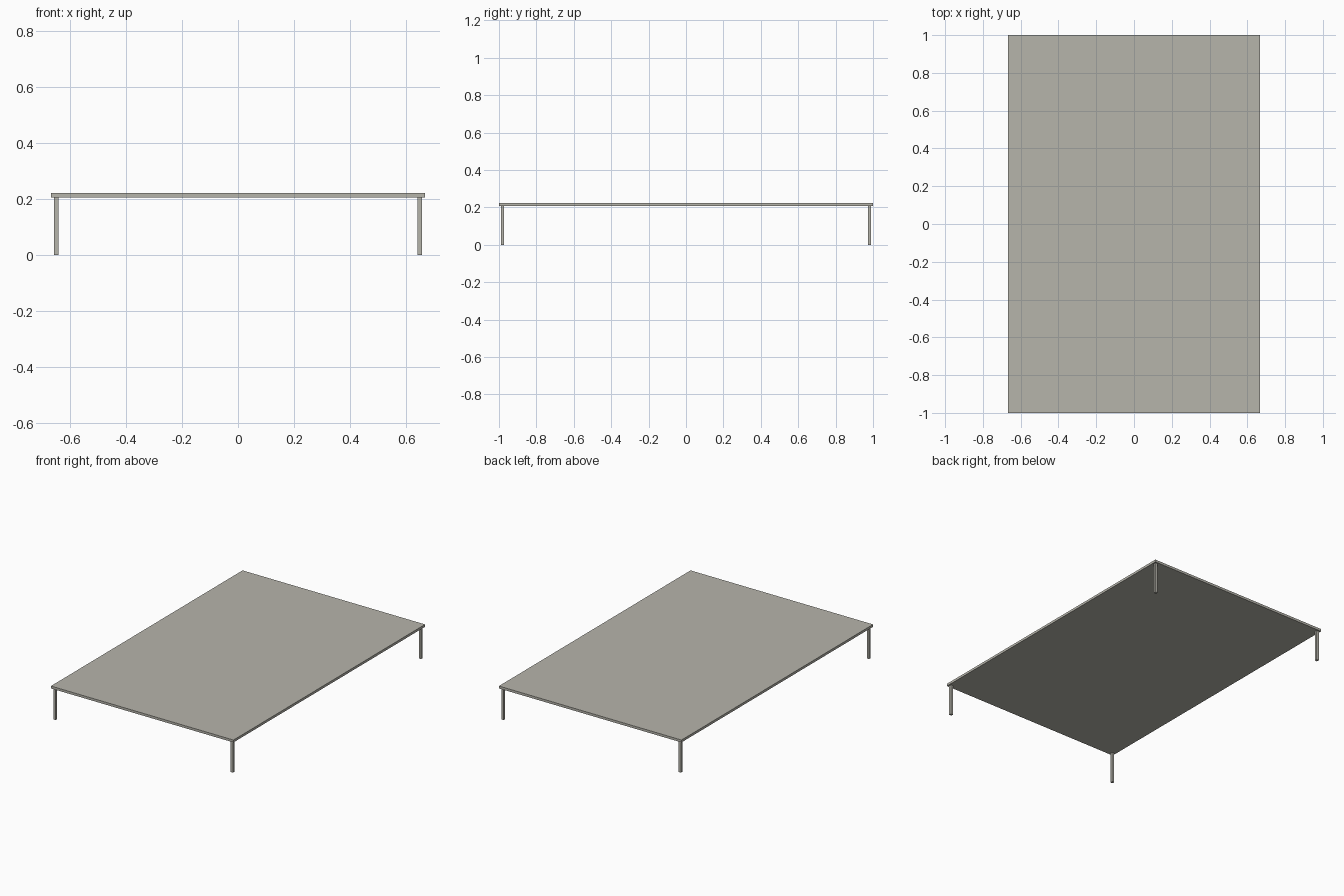
import bpy

if "Cube" in bpy.data.objects:
    bpy.data.objects.remove(bpy.data.objects["Cube"])

# Warm grey finish
finish = bpy.data.materials.new("warm_grey")
finish.diffuse_color = (0.47, 0.46, 0.41, 1)
finish.use_nodes = True
finish.node_tree.nodes["Principled BSDF"].inputs["Base Color"].default_value = finish.diffuse_color


def box(name, lo, hi):
    """Axis-aligned box between two corners."""
    centre = [(a + b) / 2 for a, b in zip(lo, hi)]
    size = [b - a for a, b in zip(lo, hi)]
    bpy.ops.mesh.primitive_cube_add(size=1, location=centre)
    obj = bpy.context.object
    obj.name = name
    obj.scale = size
    bpy.ops.object.transform_apply(location=False, rotation=False, scale=True)
    obj.data.materials.append(finish)
    return obj


TOP_X, TOP_Y = 0.667, 1.0
TOP_Z, UNDER_Z = 0.222, 0.206
LEG, INSET = 0.017, 0.010

# Thin table top
box("table_top", (-TOP_X, -TOP_Y, UNDER_Z), (TOP_X, TOP_Y, TOP_Z))

# Four slim square legs, set just inside the corners
for side, sx in (("left", -1), ("right", 1)):
    for end, sy in (("front", -1), ("back", 1)):
        x = sx * (TOP_X - INSET - LEG / 2)
        y = sy * (TOP_Y - INSET - LEG / 2)
        h = LEG / 2
        box(f"{end}_{side}_leg", (x - h, y - h, 0), (x + h, y + h, UNDER_Z))
